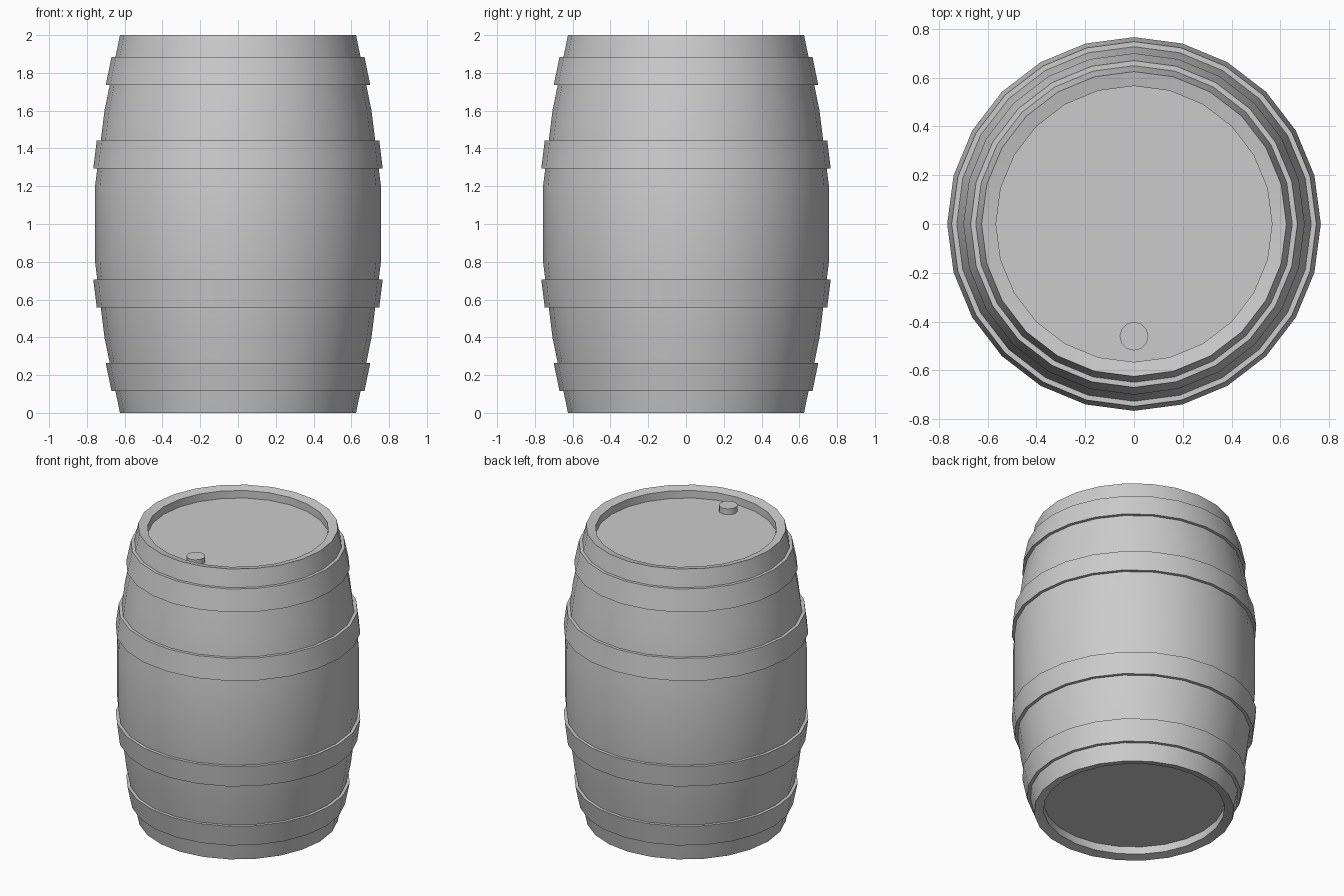
import bpy
import bmesh
from math import cos, sin, pi, radians

SIDES = 24

cube = bpy.data.objects.get("Cube")
if cube:
    bpy.data.objects.remove(cube, do_unlink=True)

grey = bpy.data.materials.new("plain grey")
grey.use_nodes = True
colour = (0.6, 0.6, 0.6, 1)
grey.diffuse_color = colour
grey.node_tree.nodes["Principled BSDF"].inputs["Base Color"].default_value = colour


def lathe(name, profile, sides=SIDES, centre=(0, 0), closed=False):
    """Turn a (radius, height) profile about z; cap its ends or close it as a loop."""
    bm = bmesh.new()
    rings = [[bm.verts.new((r * cos(2 * pi * i / sides), r * sin(2 * pi * i / sides), z))
              for i in range(sides)] for r, z in profile]
    pairs = list(zip(rings, rings[1:]))
    if closed:
        pairs.append((rings[-1], rings[0]))
    else:
        bm.faces.new(rings[0][::-1])
        bm.faces.new(rings[-1])
    for low, high in pairs:
        for i in range(sides):
            j = (i + 1) % sides
            bm.faces.new((low[i], low[j], high[j], high[i]))
    bmesh.ops.recalc_face_normals(bm, faces=bm.faces)
    mesh = bpy.data.meshes.new(name)
    bm.to_mesh(mesh)
    bm.free()
    mesh.materials.append(grey)
    obj = bpy.data.objects.new(name, mesh)
    obj.location = (*centre, 0)
    bpy.context.collection.objects.link(obj)
    bpy.ops.object.select_all(action="DESELECT")
    obj.select_set(True)
    bpy.context.view_layer.objects.active = obj
    bpy.ops.object.shade_smooth_by_angle(angle=radians(32))
    return obj


# Upper half of the barrel: belly, shoulder, rim, recessed lid
upper = [(0.757, 1.2), (0.707, 1.6), (0.625, 2.0), (0.566, 1.987), (0.566, 1.935)]
lower = [(r, 2 - z) for r, z in reversed(upper)]
lathe("barrel_body", lower + upper)


def body_radius(z):
    """Radius of the upper staves at height z."""
    for (r0, z0), (r1, z1) in zip(upper, upper[1:3]):
        if z <= z1:
            return r0 + (r1 - r0) * (z - z0) / (z1 - z0)


# Hoops, mirrored top to bottom
THICK = 0.021
for label, z0, z1 in (("end", 1.737, 1.883), ("belly", 1.295, 1.441)):
    r0, r1 = body_radius(z0), body_radius(z1)
    section = [(r0 - 0.005, z0), (r0 + THICK, z0), (r1 + THICK, z1), (r1 - 0.005, z1)]
    lathe("upper_" + label + "_hoop", section, closed=True)
    lathe("lower_" + label + "_hoop", [(r, 2 - z) for r, z in section], closed=True)

# Bung on the lid
lathe("bung", [(0.059, 1.93), (0.059, 1.975)], sides=12, centre=(0, -0.46))
